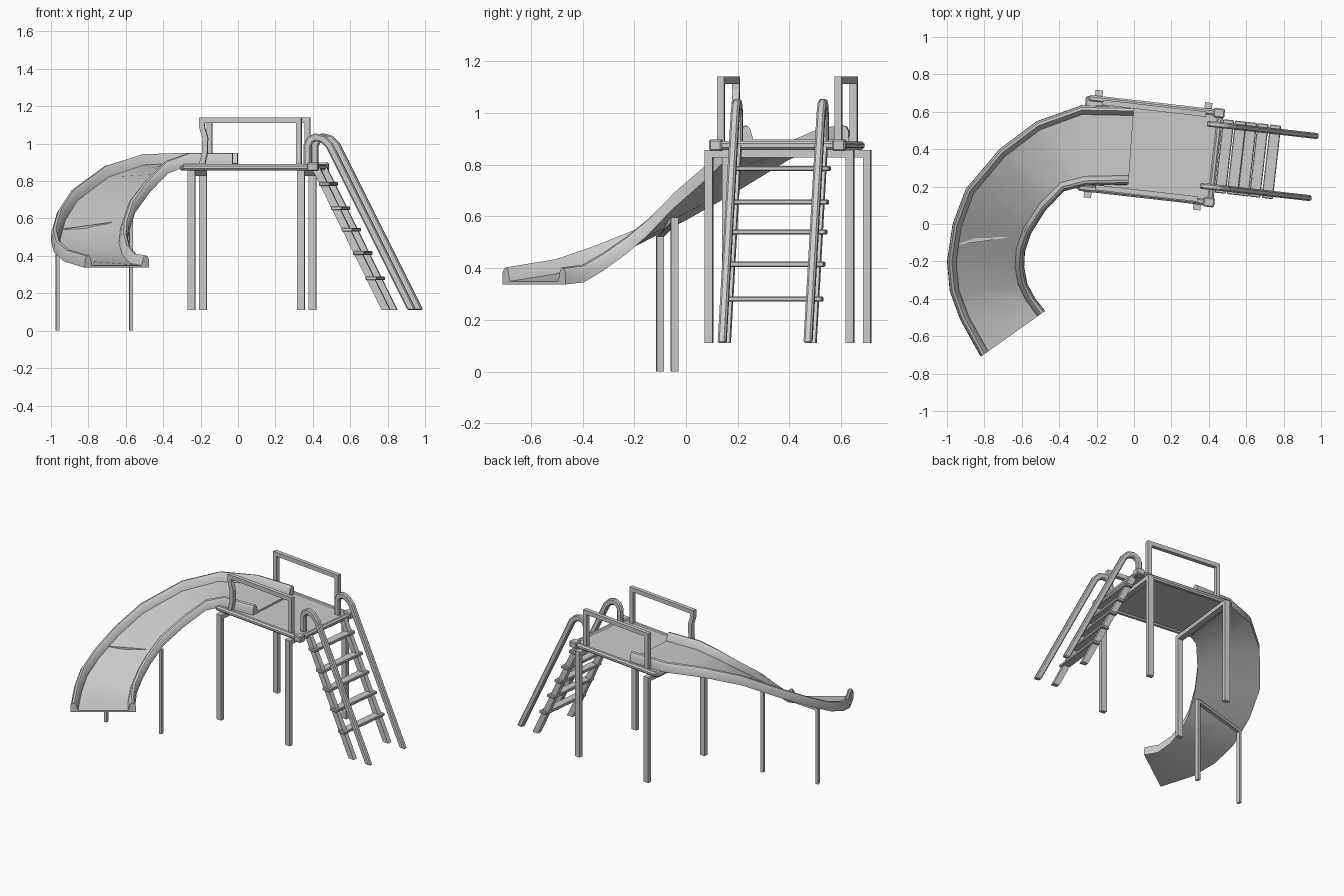
import bpy, bmesh, math
from mathutils import Vector

if "Cube" in bpy.data.objects:
    bpy.data.objects.remove(bpy.data.objects["Cube"])

# Tower frame: slightly turned about z. s runs along the deck, t across it
ANG = math.radians(-6.5)
A = Vector((math.cos(ANG), math.sin(ANG), 0))
B = Vector((-math.sin(ANG), math.cos(ANG), 0))
Z = Vector((0, 0, 1))


def P(s, t, z):
    return Vector((0.075, 0.395, z)) + A * s + B * t


def skin(name, rings, bevel=0.0, smooth=False):
    """Join matching closed rings into a capped solid."""
    bm = bmesh.new()
    vs = [[bm.verts.new(p) for p in r] for r in rings]
    k = len(vs[0])
    for r0, r1 in zip(vs, vs[1:]):
        for i in range(k):
            j = (i + 1) % k
            bm.faces.new((r0[i], r0[j], r1[j], r1[i]))
    bm.faces.new(vs[0])
    bm.faces.new(vs[-1][::-1])
    bmesh.ops.recalc_face_normals(bm, faces=bm.faces)
    me = bpy.data.meshes.new(name)
    bm.to_mesh(me)
    bm.free()
    ob = bpy.data.objects.new(name, me)
    bpy.context.collection.objects.link(ob)
    if bevel:
        m = ob.modifiers.new("edge", 'BEVEL')
        m.width, m.segments = bevel, 1
    if smooth:
        bpy.ops.object.select_all(action='DESELECT')
        ob.select_set(True)
        bpy.context.view_layer.objects.active = ob
        bpy.ops.object.shade_smooth_by_angle(angle=math.radians(35))
    return ob


def sweep(name, pts, w, h, n, flat=False, bevel=0.0):
    """Mitred rectangular bar along a planar path with plane normal n."""
    rings = []
    dirs = [(b - a).normalized() for a, b in zip(pts, pts[1:])]
    for i, p in enumerate(pts):
        d1 = dirs[max(i - 1, 0)]
        d2 = dirs[min(i, len(dirs) - 1)]
        side = n.cross(d1).normalized()
        o = n.cross(d1 + d2).normalized()
        if flat and i in (0, len(pts) - 1):
            o = n.cross(Z)
        o = o * (w / 2 / o.dot(side))
        rings.append([p + o * x + n * (y * h / 2)
                      for x, y in ((-1, -1), (1, -1), (1, 1), (-1, 1))])
    return skin(name, rings, bevel)


def box(name, s0, s1, t0, t1, z0, z1, bevel=0.0):
    ring = ((t0, z0), (t1, z0), (t1, z1), (t0, z1))
    return skin(name, [[P(s, t, z) for t, z in ring] for s in (s0, s1)], bevel)


# Deck with edge beams and corner clamps
box("deck", -0.345, 0.36, -0.23, 0.23, 0.866, 0.884)
for side, t in (("front", -0.24), ("back", 0.24)):
    box(side + "_deck_beam", -0.35, 0.36, t - 0.018, t + 0.018, 0.857, 0.89, 0.01)
    box(side + "_deck_clamp", 0.325, 0.385, t - 0.025, t + 0.025, 0.853, 0.898, 0.006)
box("ladder_end_beam", 0.345, 0.378, -0.255, 0.255, 0.857, 0.892, 0.01)
box("slide_end_beam", -0.362, -0.335, -0.25, 0.25, 0.857, 0.883, 0.008)

# Leg frames: upside-down U shapes under the deck
for side, s in (("left", -0.294), ("right", 0.294)):
    path = [P(s, t, z) for t, z in
            ((-0.274, 0.11), (-0.274, 0.842), (0.274, 0.842), (0.274, 0.11))]
    sweep(side + "_leg_frame", path, 0.03, 0.04, A)

# Guard rails: the front one has a bent post beside the slide
back = [(-0.255, 0.88), (-0.255, 1.126), (0.272, 1.126), (0.272, 0.88)]
front = [(-0.245, 0.88), (-0.228, 0.95), (-0.225, 1.03), (-0.243, 1.09),
         (-0.243, 1.126), (0.278, 1.126), (0.278, 0.88)]
sweep("back_guard_rail", [P(s, 0.226, z) for s, z in back], 0.029, 0.028, B)
sweep("front_guard_rail", [P(s, -0.23, z) for s, z in front], 0.029, 0.028, B)

# Ladder: hooped handrails, lower stringers, treads
hoop = [(0.317, 0.88), (0.317, 0.99), (0.33, 1.02), (0.36, 1.035),
        (0.40, 1.025), (0.435, 0.99), (0.878, 0.11)]
for side, t in (("front", -0.157), ("back", 0.177)):
    sweep(side + "_ladder_handrail", [P(s, t, z) for s, z in hoop],
          0.04, 0.032, B, True, 0.007)
    sweep(side + "_ladder_stringer", [P(0.36, t, 0.875), P(0.74, t, 0.11)],
          0.04, 0.032, B, True)
for i, z in enumerate((0.785, 0.655, 0.54, 0.415, 0.28)):
    s = 0.365 + 0.5 * (0.875 - z)
    box(f"ladder_tread_{i + 1}", s - 0.03, s + 0.03, -0.185, 0.21,
        z - 0.01, z + 0.01, 0.004)

# Slide chute: outer and inner edge of each section, at the underside
stations = [
    ((0, 0.63, 0.885), (-0.03, 0.21, 0.885)),
    ((-0.28, 0.635, 0.885), (-0.26, 0.205, 0.885)),
    ((-0.52, 0.55, 0.88), (-0.375, 0.175, 0.84)),
    ((-0.72, 0.40, 0.82), (-0.475, 0.07, 0.735)),
    ((-0.90, 0.187, 0.69), (-0.55, -0.05, 0.63)),
    ((-0.97, 0.0, 0.585), (-0.583, -0.15, 0.525)),
    ((-1.0, -0.2, 0.482), (-0.587, -0.23, 0.455)),
    ((-0.985, -0.36, 0.42), (-0.57, -0.32, 0.39)),
    ((-0.93, -0.51, 0.37), (-0.53, -0.395, 0.345)),
    ((-0.82, -0.71, 0.337), (-0.475, -0.465, 0.337)),
]
# Half section: inset from the edge and height, rim then floor
rim = [(0, 0), (0.002, 0.045), (0.012, 0.062), (0.026, 0.066),
       (0.038, 0.055), (0.05, 0.012)]
rings = []
for o, i in stations:
    o, i = Vector(o), Vector(i)
    d = i - o
    d.normalize()
    rings.append([o + d * u + Z * v for u, v in rim]
                 + [i - d * u + Z * v for u, v in reversed(rim)])
skin("slide_chute", rings, smooth=True)

# Slide support: two thin legs and a sloping crossbar
outer, inner = Vector((-0.965, -0.10, 0)), Vector((-0.572, -0.045, 0))
along = (inner - outer).normalized()
normal = along.cross(Z)
sweep("slide_support", [outer, outer + Z * 0.53, inner + Z * 0.585, inner],
      0.02, 0.028, normal, True)
